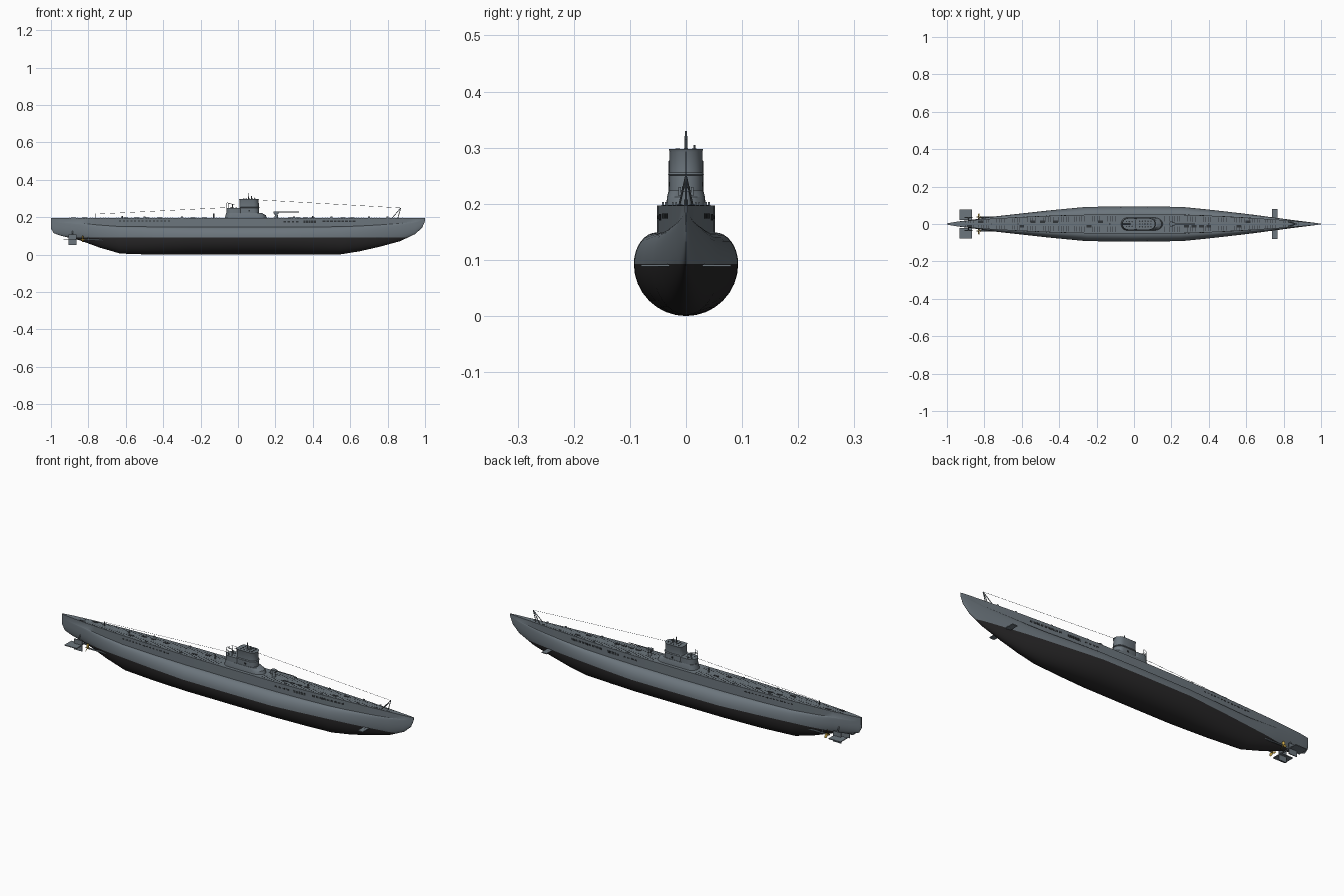
import bpy, bmesh, math
from mathutils import Vector, Matrix

cube = bpy.data.objects.get("Cube")
if cube:
    bpy.data.objects.remove(cube, do_unlink=True)


def material(name, rgb):
    m = bpy.data.materials.new(name)
    m.use_nodes = True
    m.diffuse_color = (*rgb, 1)
    bsdf = m.node_tree.nodes["Principled BSDF"]
    bsdf.inputs["Base Color"].default_value = (*rgb, 1)
    bsdf.inputs["Roughness"].default_value = 0.7
    return m


GREY = material("hull grey", (0.15, 0.18, 0.205))
BLACK = material("bottom black", (0.022, 0.021, 0.022))
DARK = material("opening dark", (0.03, 0.035, 0.04))
BRASS = material("propeller brass", (0.55, 0.36, 0.06))

DECK, WATERLINE = 0.197, 0.093


# helpers
def finish(bm, name, *mats):
    bmesh.ops.recalc_face_normals(bm, faces=bm.faces[:])
    me = bpy.data.meshes.new(name)
    bm.to_mesh(me)
    bm.free()
    for m in mats:
        me.materials.append(m)
    ob = bpy.data.objects.new(name, me)
    bpy.context.collection.objects.link(ob)
    bpy.ops.object.select_all(action='DESELECT')
    ob.select_set(True)
    bpy.context.view_layer.objects.active = ob
    bpy.ops.object.shade_smooth_by_angle(angle=math.radians(32))
    return ob


def box(bm, loc, size, turn=0, axis='Z'):
    m = Matrix.Translation(loc) @ Matrix.Rotation(turn, 4, axis) @ Matrix.Diagonal((*size, 1))
    bmesh.ops.create_cube(bm, size=1, matrix=m)


def rod(bm, a, b, r, r2=None, sides=8):
    a, b = Vector(a), Vector(b)
    d = b - a
    m = Matrix.Translation((a + b) / 2) @ d.to_track_quat('Z', 'Y').to_matrix().to_4x4()
    bmesh.ops.create_cone(bm, cap_ends=True, segments=sides, radius1=r,
                          radius2=r if r2 is None else r2, depth=d.length, matrix=m)


def path(bm, points, r):
    for a, b in zip(points, points[1:]):
        rod(bm, a, b, r, sides=6)


def loft(bm, rings):
    loops = [[bm.verts.new(p) for p in ring] for ring in rings]
    for p, q in zip(loops, loops[1:]):
        for i in range(len(p)):
            j = (i + 1) % len(p)
            bm.faces.new((p[i], p[j], q[j], q[i]))
    bm.faces.new(loops[0])
    bm.faces.new(loops[-1])


def outline(x0, x1, half, z, nose=1.0, tail=1.0, n=10):
    """Stadium plan with elliptical ends; nose and tail set the end lengths."""
    pts = []
    for i in range(2 * n + 2):
        end = i <= n
        t = math.pi * ((i if end else i - 1) / n - 0.5)
        length = half * (nose if end else tail)
        cx = x1 - length if end else x0 + length
        pts.append((cx + length * math.cos(t), half * math.sin(t), z))
    return pts


# hull stations: x, casing half width, tank half width, keel height
STATIONS = [
    (-1.0, .003, .003, .14), (-.985, .006, .006, .115), (-.95, .012, .012, .102),
    (-.85, .022, .025, .078), (-.8, .026, .033, .06), (-.74, .030, .041, .038),
    (-.63, .036, .053, .006), (-.45, .044, .073, 0), (-.25, .05, .092, 0),
    (0, .052, .093, 0), (.25, .05, .092, 0), (.4, .045, .077, 0),
    (.55, .037, .060, .002), (.65, .031, .048, .018), (.76, .024, .033, .043),
    (.866, .015, .019, .072), (.947, .008, .009, .11), (.985, .004, .004, .145),
    (1.0, .0015, .0015, .18)]


def casing(x):
    """Casing half width and its slope at x."""
    for a, b in zip(STATIONS, STATIONS[1:]):
        if a[0] <= x <= b[0]:
            s = (b[1] - a[1]) / (b[0] - a[0])
            return a[1] + s * (x - a[0]), s


def section(x, d, b, k, n=8):
    zm = k + 0.47 * (DECK - k)
    zc = zm + 0.54 * (DECK - zm)
    side = [(d, DECK)]
    for i in range(n + 1):
        t = i / n * math.pi / 2
        side.append((d + (b - d) * math.sin(t), zm + (zc - zm) * math.cos(t)))
    for i in range(1, n):
        t = i / n * math.pi / 2
        side.append((b * math.cos(t), zm - (zm - k) * math.sin(t)))
    loop = [(0, DECK)] + side + [(0, k)] + [(-y, z) for y, z in reversed(side)]
    return [(x, y, z) for y, z in loop]


bm = bmesh.new()
loft(bm, [section(*s) for s in STATIONS])
bmesh.ops.bisect_plane(bm, geom=bm.verts[:] + bm.edges[:] + bm.faces[:],
                       plane_co=(0, 0, WATERLINE), plane_no=(0, 0, 1))
for f in bm.faces:
    f.material_index = int(f.calc_center_median().z < WATERLINE)
finish(bm, "hull", GREY, BLACK)

# free-flooding slots along the casing sides
bm = bmesh.new()
rows = [(-.63, 14, .02, .011, .005, .180), (.25, 4, .022, .013, .007, .176),
        (.355, 5, .014, .011, .012, .176), (.46, 9, .02, .015, .009, .178)]
for x0, count, step, length, height, z in rows:
    for i in range(count):
        x = x0 + i * step
        y, slope = casing(x)
        for s in (-1, 1):
            box(bm, (x, s * y, z), (length, .002, height), s * math.atan(slope))
finish(bm, "flood_slots", DARK)

# deck planking gaps and hatches
bm = bmesh.new()
for i in range(130):
    x = -.9 + i * .0138
    y = casing(x)[0]
    if not -.075 < x < .16:
        for s in (-1, 1):
            box(bm, (x, s * y * .55, DECK), (.002, y * .6, .001))
for x in (-.88, -.82, -.6, -.54, -.49, -.42, -.24, -.18, .28, .32, .36, .4, .56, .61):
    y = .012 if int(abs(x) * 100) % 4 else -.012
    box(bm, (x, y, DECK), (.026, .011, .003))
finish(bm, "deck_gaps_and_hatches", DARK)

# conning tower
bm = bmesh.new()
loft(bm, [outline(-.07, .155, .035, DECK - .002, 1.4), outline(-.066, .148, .034, .212, 1.4),
          outline(-.064, .125, .031, .224, 1.2)])
loft(bm, [outline(-.062, .03, .031, .2), outline(-.062, .03, .031, .25)])
loft(bm, [outline(.008, .114, .029, .2, 1, .3), outline(.008, .112, .029, .25, 1, .3),
          outline(.006, .116, .032, .252, 1, .3), outline(.008, .112, .029, .256, 1, .3),
          outline(.008, .11, .029, .292, 1, .3), outline(.006, .113, .031, .298, 1, .3)])
finish(bm, "conning_tower", GREY)

bm = bmesh.new()
for i in range(5):
    for y in (-.015, 0, .015):
        rod(bm, (.03 + i * .015, y, .297), (.03 + i * .015, y, .299), .004)
for i in range(3):
    for y in (-.013, .013):
        rod(bm, (-.04 + i * .015, y, .249), (-.04 + i * .015, y, .251), .004)
for s in (-1, 1):
    box(bm, (.06, s * .0295, .235), (.01, .002, .008))
finish(bm, "tower_openings", DARK)

# platform railing
bm = bmesh.new()
ring = [p for p in outline(-.062, .04, .03, .276) if p[0] < .009]
ring.sort(key=lambda p: math.atan2(p[1], -p[0] + .005))
for dz in (0, -.013):
    path(bm, [(x, y, z + dz) for x, y, z in ring], .0009)
for x, y, z in ring[::2]:
    rod(bm, (x, y, .249), (x, y, z), .001, sides=6)
finish(bm, "platform_railing", GREY)

# periscopes and anti-aircraft gun
bm = bmesh.new()
rod(bm, (.055, 0, .29), (.055, 0, .33), .003, .002)
rod(bm, (.072, 0, .29), (.072, 0, .315), .003)
rod(bm, (.09, .015, .29), (.09, .015, .305), .002)
rod(bm, (-.03, 0, .25), (-.03, 0, .268), .004, .002)
rod(bm, (-.02, 0, .267), (-.06, 0, .278), .0015)
finish(bm, "periscopes_and_rear_gun", GREY)

# deck gun
bm = bmesh.new()
rod(bm, (.205, 0, DECK), (.205, 0, .222), .010, .006, 12)
box(bm, (.205, 0, .226), (.028, .014, .010))
rod(bm, (.2, 0, .228), (.325, 0, .228), .003, .002)
for s in (-1, 1):
    box(bm, (.2, s * .011, .222), (.014, .004, .016))
finish(bm, "deck_gun", GREY)

# bow frame, masts and aerial wires
bm = bmesh.new()
for s in (-1, 1):
    rod(bm, (.825, s * .012, DECK), (.87, 0, .25), .0018)
rod(bm, (.855, 0, DECK), (.87, 0, .25), .0018)
rod(bm, (-.76, 0, DECK), (-.76, 0, .22), .002)
rod(bm, (-.13, 0, DECK), (-.13, 0, .22), .004)
rod(bm, (.4, 0, DECK), (.4, 0, .208), .004)
rod(bm, (-.62, 0, DECK), (-.62, 0, .207), .004)
path(bm, [(.11, 0, .293), (.87, 0, .25)], .0007)
path(bm, [(-.76, 0, .217), (-.06, 0, .252)], .0007)
for s in (-1, 1):
    for x in (-.5, -.3, .3, .5, .7, .8):
        box(bm, (x, s * casing(x)[0] * .85, DECK + .003), (.01, .003, .006))
finish(bm, "deck_fittings_and_aerials", GREY)

# diving planes and rudders
bm = bmesh.new()
rod(bm, (.753, -.05, .09), (.753, .05, .09), .003)
rod(bm, (-.87, -.05, .082), (-.87, .05, .082), .003)
for s in (-1, 1):
    box(bm, (.753, s * .054, .09), (.028, .052, .004))
    box(bm, (-.9, s * .05, .082), (.068, .056, .004))
    box(bm, (-.885, s * .035, .08), (.045, .004, .055))
    rod(bm, (-.885, s * .035, .1), (-.885, s * .008, .14), .003)
finish(bm, "planes_and_rudders", GREY)

# propeller shafts and propellers
shaft, prop = bmesh.new(), bmesh.new()
for s in (-1, 1):
    y = s * .037
    rod(shaft, (-.66, s * .034, .078), (-.825, y, .08), .004)
    rod(shaft, (-.8, y, .08), (-.8, s * .012, .11), .0025)
    rod(prop, (-.822, y, .08), (-.842, y, .08), .005, .002, 10)
    for i in range(3):
        a = i * math.tau / 3
        m = (Matrix.Translation((-.83, y, .08)) @ Matrix.Rotation(a, 4, 'X')
             @ Matrix.Translation((0, 0, .012)) @ Matrix.Rotation(s * .6, 4, 'Z')
             @ Matrix.Diagonal((.0015, .007, .011, 1)))
        bmesh.ops.create_uvsphere(prop, u_segments=10, v_segments=6, radius=1, matrix=m)
finish(shaft, "propeller_shafts", GREY)
finish(prop, "propellers", BRASS)
